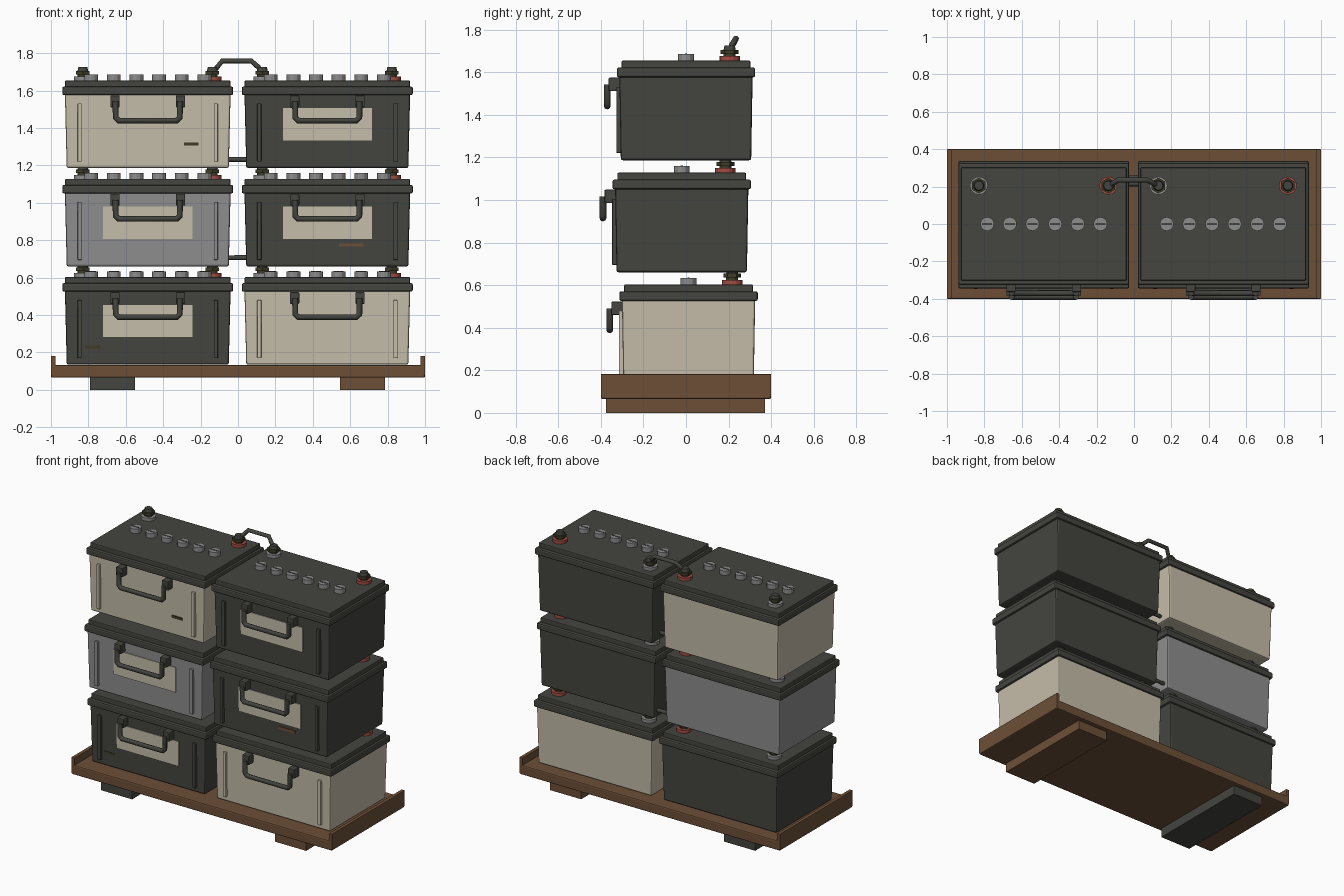
import bpy, bmesh
from mathutils import Matrix, Vector

cube = bpy.data.objects.get("Cube")
if cube:
    bpy.data.objects.remove(cube, do_unlink=True)


def material(name, rgb):
    m = bpy.data.materials.new(name)
    m.use_nodes = True
    m.diffuse_color = (*rgb, 1)
    bsdf = next(n for n in m.node_tree.nodes if n.type == 'BSDF_PRINCIPLED')
    bsdf.inputs["Base Color"].default_value = (*rgb, 1)
    return m


DARK = material("charcoal plastic", (0.058, 0.06, 0.05))
CREAM = material("cream plastic", (0.56, 0.51, 0.40))
GREY = material("grey plastic", (0.27, 0.27, 0.275))
WOOD = material("brown wood", (0.15, 0.078, 0.038))
RED = material("red terminal", (0.36, 0.075, 0.055))
OLIVE = material("olive metal", (0.05, 0.046, 0.02))


def finish(name, bm, mat, bevel=0):
    mesh = bpy.data.meshes.new(name)
    bm.to_mesh(mesh)
    bm.free()
    mesh.materials.append(mat)
    ob = bpy.data.objects.new(name, mesh)
    bpy.context.collection.objects.link(ob)
    if bevel:
        mod = ob.modifiers.new("bevel", 'BEVEL')
        mod.width = bevel
        mod.segments = 2
    return ob


def box(name, x, y, z, mat, bevel=0, taper=1):
    """Box from (min, max) pairs; taper scales the bottom inward."""
    bm = bmesh.new()
    bmesh.ops.create_cube(bm, size=1)
    for v in bm.verts:
        if v.co.z < 0:
            v.co.x *= taper
            v.co.y *= taper
    lo, hi = Vector((x[0], y[0], z[0])), Vector((x[1], y[1], z[1]))
    size = hi - lo
    bmesh.ops.transform(bm, matrix=Matrix.Translation((lo + hi) / 2) @ Matrix.Diagonal((*size, 1)), verts=bm.verts)
    return finish(name, bm, mat, bevel)


def disc(name, x, y, z0, z1, radius, mat, sides=12, top=None):
    bm = bmesh.new()
    bmesh.ops.create_cone(bm, cap_ends=True, segments=sides, radius1=radius,
                          radius2=top or radius, depth=z1 - z0,
                          matrix=Matrix.Translation((x, y, (z0 + z1) / 2)))
    return finish(name, bm, mat)


def tube(name, points, radius, mat):
    curve = bpy.data.curves.new(name + "_path", 'CURVE')
    curve.dimensions = '3D'
    curve.bevel_depth = radius
    curve.bevel_resolution = 2
    curve.use_fill_caps = True
    spline = curve.splines.new('POLY')
    spline.points.add(len(points) - 1)
    for p, co in zip(spline.points, points):
        p.co = (*co, 1)
    temp = bpy.data.objects.new(name + "_path", curve)
    bpy.context.collection.objects.link(temp)
    deps = bpy.context.evaluated_depsgraph_get()
    mesh = bpy.data.meshes.new_from_object(temp.evaluated_get(deps))
    bpy.data.objects.remove(temp, do_unlink=True)
    mesh.materials.clear()
    mesh.materials.append(mat)
    ob = bpy.data.objects.new(name, mesh)
    bpy.context.collection.objects.link(ob)
    return ob


def terminal(name, x, y, z, washer):
    disc(name + "_washer", x, y, z, z + 0.022, 0.048, washer, 16)
    disc(name + "_neck", x, y, z + 0.02, z + 0.035, 0.028, OLIVE)
    disc(name + "_nut", x, y, z + 0.033, z + 0.052, 0.042, OLIVE, 6)
    disc(name + "_post", x, y, z + 0.05, z + 0.073, 0.029, DARK, 12, 0.024)


def battery(name, cx, cy, z, body):
    def xs(half):
        return (cx - half, cx + half)

    def ys(half):
        return (cy - half, cy + half)
    # Case and two-step lid
    box(name + "_case", xs(0.443), ys(0.313), (z, z + 0.40), body, 0.01, 0.978)
    box(name + "_lid_rim", xs(0.457), ys(0.325), (z + 0.39, z + 0.436), DARK, 0.009)
    box(name + "_lid_top", xs(0.442), ys(0.302), (z + 0.43, z + 0.468), DARK, 0.005)
    # Front ribs, handle brackets and swinging grip
    front = cy - 0.31
    for side, s in (("right", -1), ("left", 1)):
        rx = cx + s * 0.364
        box(f"{name}_rib_{side}", (rx - 0.011, rx + 0.011), (front - 0.017, front + 0.02),
            (z + 0.035, z + 0.345), body, 0.003)
        bx = cx + s * 0.175
        box(f"{name}_handle_bracket_{side}", (bx - 0.025, bx + 0.025), (front - 0.053, front + 0.01),
            (z + 0.325, z + 0.388), DARK, 0.005)
    gy = front - 0.06
    half = [(0.172, 0.355), (0.172, 0.27), (0.155, 0.254)]
    path = [(cx - x, gy, z + h) for x, h in half] + [(cx + x, gy, z + h) for x, h in reversed(half)]
    tube(name + "_handle_grip", path, 0.016, DARK)
    # Label plate
    if body is not CREAM:
        box(name + "_label", xs(0.238), (front - 0.006, front + 0.003), (z + 0.148, z + 0.32), CREAM)
    # Slotted filler caps
    top = z + 0.467
    for i in range(6):
        x = cx + (i - 2.5) * 0.121
        disc(f"{name}_cap_{i}", x, cy, top, top + 0.032, 0.037, GREY, 12)
        box(f"{name}_cap_slot_{i}", (x - 0.027, x + 0.027), (cy - 0.005, cy + 0.005),
            (top + 0.03, top + 0.034), DARK)
    # Terminals
    terminal(name + "_negative", cx - 0.347, cy + 0.205, top, GREY)
    terminal(name + "_positive", cx + 0.345, cy + 0.205, top, RED)


# Wooden tray with end lips and runners
box("tray_board", (-1, 1), (-0.4, 0.4), (0.065, 0.132), WOOD, 0.008)
for side, s in (("right", -1), ("left", 1)):
    a, b = sorted((s * 0.975, s))
    box(f"tray_lip_{side}", (a, b), (-0.4, 0.4), (0.075, 0.182), WOOD, 0.003)
box("runner_right", (-0.79, -0.55), (-0.375, 0.37), (0, 0.066), DARK)
box("runner_left", (0.545, 0.785), (-0.375, 0.37), (0, 0.066), WOOD)

# Three tiers of two batteries, each pair joined by a cable
tiers = [("bottom", 0.135, 0.012, DARK, CREAM),
         ("middle", 0.66, -0.02, GREY, DARK),
         ("top", 1.186, 0.0, CREAM, DARK)]
for tier, z, dy, right_body, left_body in tiers:
    battery(tier + "_right_battery", -0.4825, dy, z, right_body)
    battery(tier + "_left_battery", 0.4775, dy, z, left_body)
    y, h = dy + 0.205, z + 0.51
    tube(tier + "_cable", [(-0.138, y, h), (-0.115, y + 0.01, h + 0.025), (-0.085, y + 0.03, h + 0.062),
                           (0.072, y + 0.03, h + 0.062), (0.108, y + 0.01, h + 0.03), (0.13, y, h)],
         0.014, DARK)

# Small badges on the fronts
for name, x, y, z, mat in (("top_badge", -0.25, -0.309, 1.315, OLIVE),
                           ("middle_badge", 0.605, -0.329, 0.775, WOOD),
                           ("bottom_badge", -0.775, -0.294, 0.228, OLIVE)):
    w = 0.065 if mat is WOOD else 0.04
    box(name, (x - w, x + w), (y - 0.005, y + 0.004), (z - 0.009, z + 0.009), mat)
